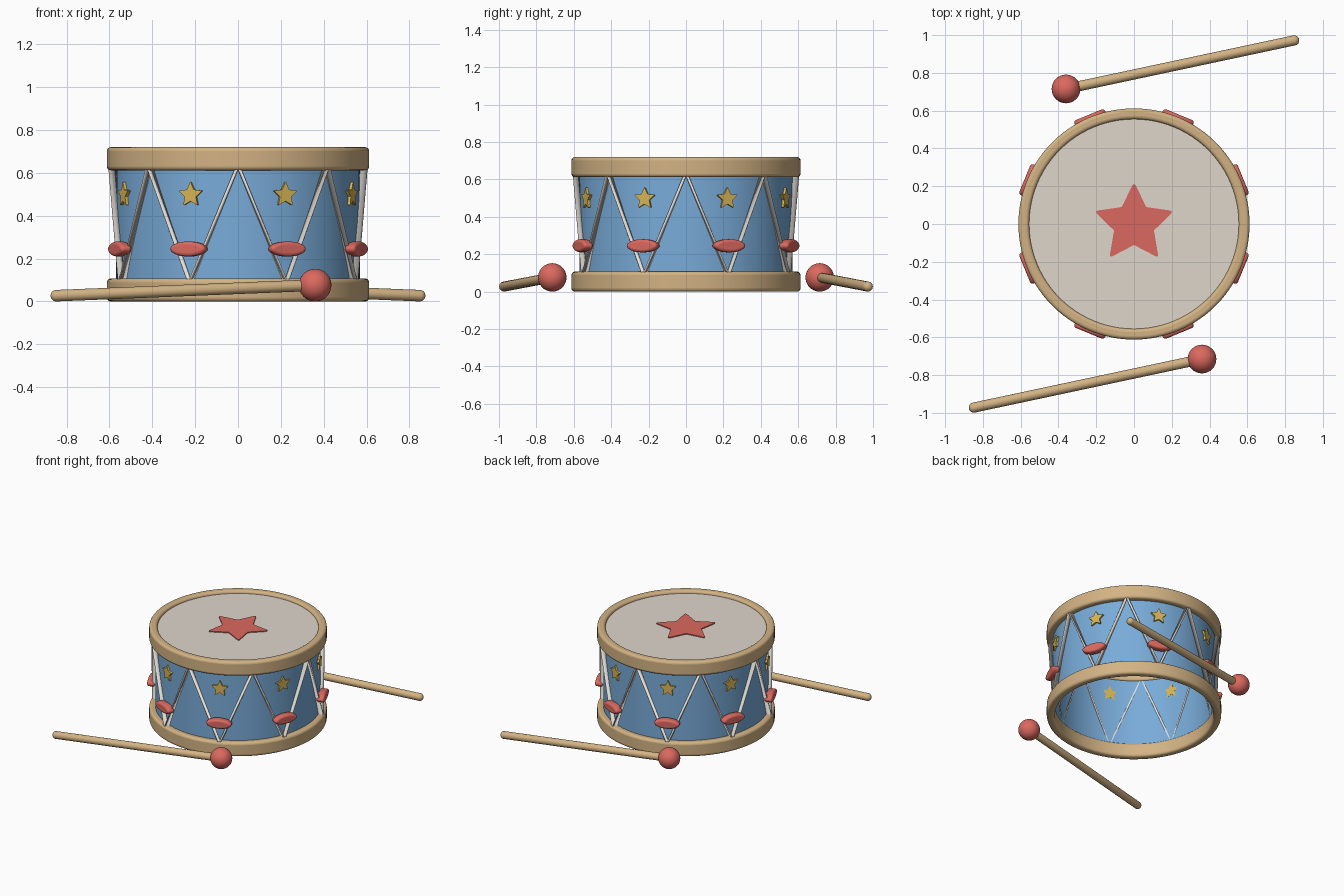
import bpy, bmesh, math
from mathutils import Vector, Matrix

if "Cube" in bpy.data.objects:
    bpy.data.objects.remove(bpy.data.objects["Cube"])


def material(name, rgb):
    m = bpy.data.materials.new(name)
    m.diffuse_color = (*rgb, 1)
    m.use_nodes = True
    m.node_tree.nodes["Principled BSDF"].inputs["Base Color"].default_value = m.diffuse_color
    return m


BLUE = material("sky_blue", (0.19, 0.41, 0.69))
WOOD = material("light_wood", (0.65, 0.45, 0.23))
RED = material("coral_red", (0.71, 0.14, 0.115))
SKIN = material("drum_skin", (0.73, 0.67, 0.60))
CREAM = material("cream_rope", (0.80, 0.76, 0.71))
GOLD = material("gold", (0.68, 0.46, 0.09))


def finish(name, bm, mat, bevel=0.0, matrix=None):
    bmesh.ops.recalc_face_normals(bm, faces=bm.faces)
    me = bpy.data.meshes.new(name)
    bm.to_mesh(me)
    bm.free()
    me.materials.append(mat)
    ob = bpy.data.objects.new(name, me)
    bpy.context.collection.objects.link(ob)
    if matrix:
        ob.matrix_world = matrix
    bpy.ops.object.select_all(action='DESELECT')
    ob.select_set(True)
    bpy.context.view_layer.objects.active = ob
    bpy.ops.object.shade_smooth_by_angle(angle=math.radians(35))
    if bevel:
        b = ob.modifiers.new("rounded_edges", 'BEVEL')
        b.width, b.segments = bevel, 4
        b.limit_method, b.angle_limit = 'ANGLE', math.radians(50)
    return ob


def ring(name, r_in, r_out, z0, z1, mat, bevel=0.0, n=96):
    # rectangular section swept round the z axis
    bm = bmesh.new()
    section = [(r_in, z0), (r_out, z0), (r_out, z1), (r_in, z1)]
    loops = [[bm.verts.new((r * math.cos(a), r * math.sin(a), z)) for r, z in section]
             for a in (2 * math.pi * i / n for i in range(n))]
    for i in range(n):
        p, q = loops[i], loops[(i + 1) % n]
        for j in range(4):
            k = (j + 1) % 4
            bm.faces.new((p[j], q[j], q[k], p[k]))
    return finish(name, bm, mat, bevel)


def plate(name, outline, depth, mat, bevel=0.0, matrix=None, tip=0.0):
    # outline in local xy, extruded along local z; tip rounds the corners
    bm = bmesh.new()
    face = bm.faces.new([bm.verts.new((x, y, 0)) for x, y in outline])
    if tip:
        bmesh.ops.bevel(bm, geom=list(bm.verts)[::2], offset=tip, segments=3,
                        profile=0.5, affect='VERTICES')
    ext = bmesh.ops.extrude_face_region(bm, geom=list(bm.faces))
    top = [v for v in ext["geom"] if isinstance(v, bmesh.types.BMVert)]
    bmesh.ops.translate(bm, verts=top, vec=(0, 0, depth))
    return finish(name, bm, mat, bevel, matrix)


def star(r, ratio):
    return [((r if i % 2 == 0 else r * ratio) * math.cos(math.pi / 2 + i * math.pi / 5),
             (r if i % 2 == 0 else r * ratio) * math.sin(math.pi / 2 + i * math.pi / 5))
            for i in range(10)]


def on_shell(a, r, z):
    # local x along the wall, local y up, local z outwards
    out = Vector((math.sin(a), -math.cos(a), 0))
    side = Vector((math.cos(a), math.sin(a), 0))
    m = Matrix((side, (0, 0, 1), out)).transposed().to_4x4()
    m.translation = out * r + Vector((0, 0, z))
    return m


# drum body, open underneath
ring("shell", 0.564, 0.569, 0.03, 0.69, BLUE)
ring("bottom_hoop", 0.555, 0.612, 0.0, 0.107, WOOD, 0.018)
ring("top_hoop", 0.555, 0.612, 0.612, 0.72, WOOD, 0.018)

# drum head with its big star
bm = bmesh.new()
bmesh.ops.create_cone(bm, cap_ends=True, segments=96, radius1=0.56, radius2=0.56,
                      depth=0.02, matrix=Matrix.Translation((0, 0, 0.69)))
finish("drum_head", bm, SKIN)
plate("head_star", star(0.222, 0.5), 0.008, RED,
      matrix=Matrix.Translation((0, 0, 0.699)), tip=0.02)

# zigzag rope, a single closed tube
cu = bpy.data.curves.new("rope", 'CURVE')
cu.dimensions = '3D'
cu.bevel_depth, cu.bevel_resolution = 0.021, 3
sp = cu.splines.new('POLY')
sp.points.add(15)
for i, p in enumerate(sp.points):
    a = i * math.pi / 8
    p.co = (0.585 * math.sin(a), -0.585 * math.cos(a), 0.085 if i % 2 else 0.635, 1)
sp.use_cyclic_u = True
sp.use_smooth = True
cu.materials.append(CREAM)
bpy.context.collection.objects.link(bpy.data.objects.new("rope", cu))

# rope sleeves and small wall stars, eight of each
ellipse = [(0.088 * math.cos(t), 0.035 * math.sin(t))
           for t in (2 * math.pi * i / 32 for i in range(32))]
for i in range(8):
    a = (i + 0.5) * math.pi / 4
    plate(f"rope_sleeve_{i + 1}", ellipse, 0.055, RED, 0.015, on_shell(a, 0.571, 0.245))
    plate(f"wall_star_{i + 1}", star(0.062, 0.48), 0.02, GOLD,
          matrix=on_shell(a, 0.562, 0.498), tip=0.006)


# two mallets, each the other turned half round
def mallet(label, s):
    head = Vector((0.36 * s, -0.715 * s, 0.076))
    tail = Vector((-0.848 * s, -0.972 * s, 0.027))
    d = head - tail
    rot = d.to_track_quat('Z', 'Y').to_matrix().to_4x4()
    bm = bmesh.new()
    bmesh.ops.create_uvsphere(bm, u_segments=32, v_segments=20, radius=0.076,
                              matrix=Matrix.Translation(head))
    finish(label + "_mallet_head", bm, RED)
    # stick with a rounded tail: stretch the upper half of a ball
    bm = bmesh.new()
    bmesh.ops.create_uvsphere(bm, u_segments=24, v_segments=13, radius=0.027)
    for v in bm.verts:
        if v.co.z > 0:
            v.co.z += d.length - 0.027
    finish(label + "_mallet_stick", bm, WOOD, matrix=Matrix.Translation(tail) @ rot)


mallet("front", 1)
mallet("back", -1)
